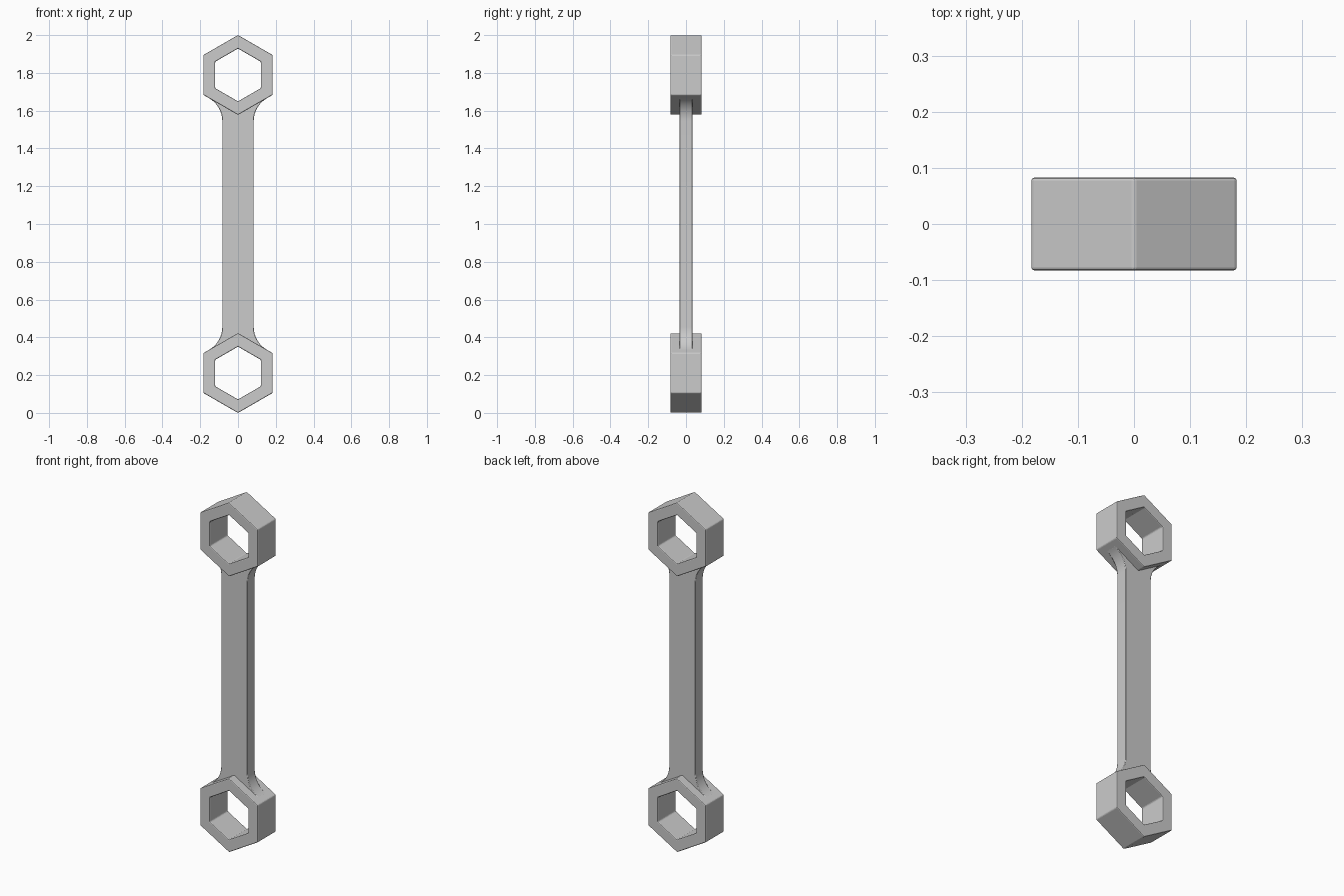
import bpy, bmesh, math

cube = bpy.data.objects.get("Cube")
if cube:
    bpy.data.objects.remove(cube, do_unlink=True)

steel = bpy.data.materials.new("light_grey_steel")
steel.use_nodes = True
GREY = (0.6, 0.6, 0.6, 1)
steel.diffuse_color = GREY
steel.node_tree.nodes["Principled BSDF"].inputs["Base Color"].default_value = GREY

APOTHEM, HOLE_APOTHEM = 0.183, 0.121   # flat-to-centre distances
RING_Z = 0.211                         # lower ring centre height
RING_HALF, BAR_HALF = 0.0825, 0.034    # half depths
BAR_X, FILLET = 0.083, 0.14
C30 = math.cos(math.radians(30))


def finish(name, bm, bevel):
    bmesh.ops.recalc_face_normals(bm, faces=bm.faces)
    mesh = bpy.data.meshes.new(name)
    bm.to_mesh(mesh)
    bm.free()
    mesh.materials.append(steel)
    obj = bpy.data.objects.new(name, mesh)
    bpy.context.collection.objects.link(obj)
    mod = obj.modifiers.new("edge_softening", "BEVEL")
    mod.width = bevel
    mod.segments = 2
    mod.limit_method = "ANGLE"
    mod.angle_limit = math.radians(25)
    return obj


def hexagon(bm, apothem, y, z):
    r = apothem / C30
    return [bm.verts.new((r * math.sin(i * math.pi / 3), y,
                          z + r * math.cos(i * math.pi / 3))) for i in range(6)]


def hex_ring(name, z):
    bm = bmesh.new()
    loops = [hexagon(bm, a, y, z) for a, y in (
        (APOTHEM, -RING_HALF), (APOTHEM, RING_HALF),
        (HOLE_APOTHEM, RING_HALF), (HOLE_APOTHEM, -RING_HALF))]
    for k in range(4):
        a, b = loops[k], loops[(k + 1) % 4]
        for i in range(6):
            j = (i + 1) % 6
            bm.faces.new((a[i], a[j], b[j], b[i]))
    return finish(name, bm, 0.005)


# Hexagonal ring at each end
hex_ring("lower_ring", RING_Z)
hex_ring("upper_ring", 2 - RING_Z)

# Handle bar with fillets that run tangent into the ring flats
arc_z = RING_Z + (APOTHEM + FILLET - (BAR_X + FILLET) / 2) / C30
quarter = []
for i in range(9):
    a = math.radians(240 - 60 * i / 8)
    quarter.append((BAR_X + FILLET + FILLET * math.cos(a), arc_z + FILLET * math.sin(a)))
# The bar ends are buried inside the ring walls
mid = (APOTHEM + HOLE_APOTHEM) / 2
root_x = 0.135
root = (root_x, RING_Z + (mid - root_x / 2) / C30)
right = [root] + quarter
right += [(x, 2 - z) for x, z in reversed(right)]
tip = RING_Z + mid / C30
outline = [(0, tip)] + right + [(0, 2 - tip)] + [(-x, z) for x, z in reversed(right)]

bm = bmesh.new()
front = bm.faces.new([bm.verts.new((x, -BAR_HALF, z)) for x, z in outline])
ext = bmesh.ops.extrude_face_region(bm, geom=[front], use_keep_orig=True)
moved = [v for v in ext["geom"] if isinstance(v, bmesh.types.BMVert)]
bmesh.ops.translate(bm, verts=moved, vec=(0, 2 * BAR_HALF, 0))
bar = finish("handle_bar", bm, 0.003)

# Smooth only the curved fillets
bpy.ops.object.select_all(action="DESELECT")
bar.select_set(True)
bpy.context.view_layer.objects.active = bar
bpy.ops.object.shade_smooth_by_angle(angle=math.radians(30))
